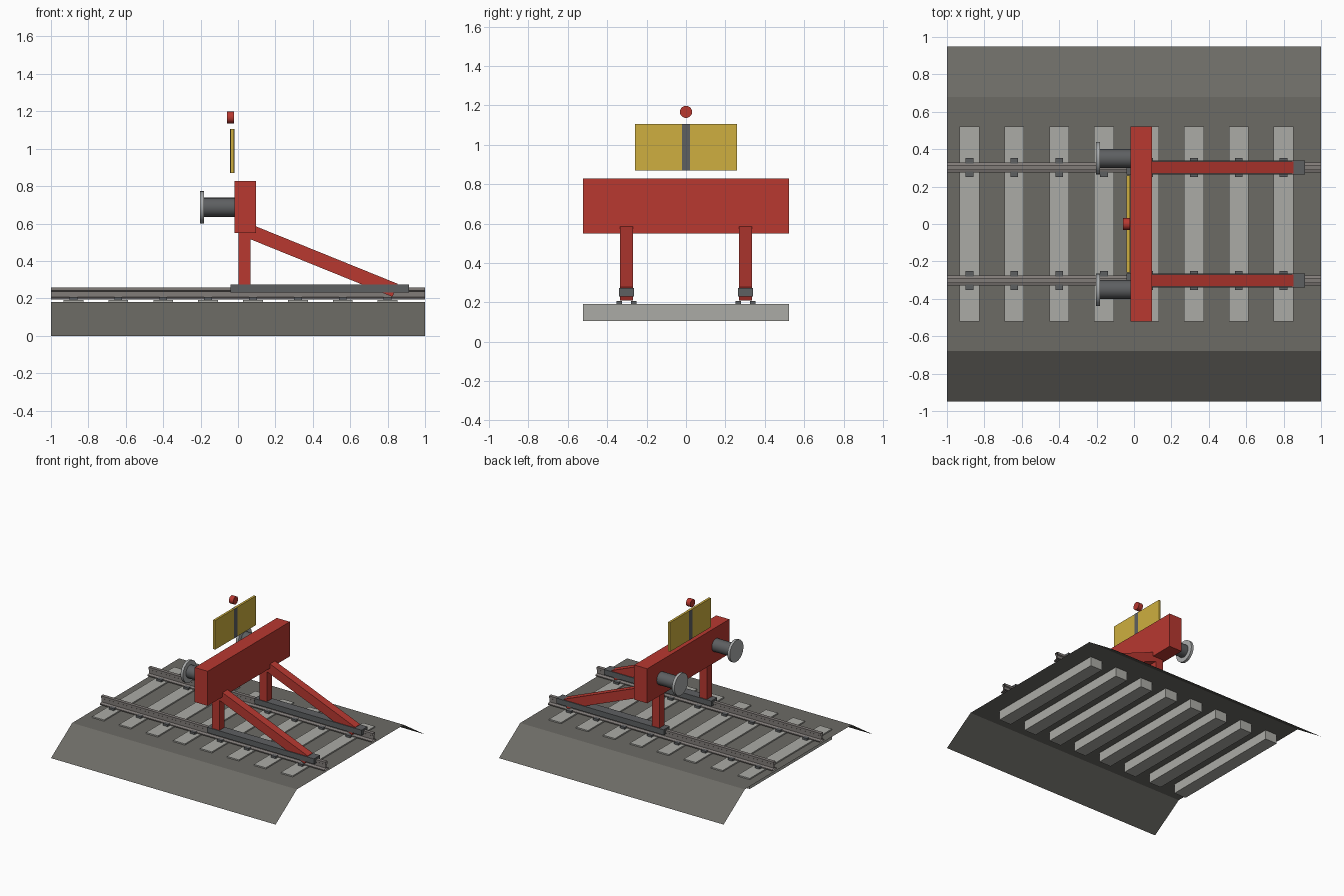
import bpy, bmesh, math
from mathutils import Matrix, Vector

if "Cube" in bpy.data.objects:
    bpy.data.objects.remove(bpy.data.objects["Cube"])


def mat(name, r, g, b):
    m = bpy.data.materials.new(name)
    m.diffuse_color = (r, g, b, 1)
    m.use_nodes = True
    m.node_tree.nodes["Principled BSDF"].inputs["Base Color"].default_value = m.diffuse_color
    return m


RED = mat("red_paint", 0.48, 0.04, 0.03)
YELLOW = mat("yellow_paint", 0.62, 0.43, 0.05)
DARK = mat("dark_steel", 0.11, 0.115, 0.12)
STEEL = mat("pale_steel", 0.40, 0.41, 0.41)
RAIL = mat("rail_steel", 0.22, 0.20, 0.19)
STONE = mat("ballast_stone", 0.15, 0.145, 0.13)
CONCRETE = mat("concrete", 0.41, 0.41, 0.38)


def finish(name, bm, material):
    me = bpy.data.meshes.new(name)
    bm.to_mesh(me)
    bm.free()
    me.materials.append(material)
    ob = bpy.data.objects.new(name, me)
    bpy.context.collection.objects.link(ob)
    return ob


def box(name, x, y, z, material):
    """Box from (min, max) ranges on each axis."""
    bm = bmesh.new()
    size = Vector((x[1] - x[0], y[1] - y[0], z[1] - z[0]))
    mid = Vector((sum(x) / 2, sum(y) / 2, sum(z) / 2))
    bmesh.ops.create_cube(bm, size=1, matrix=Matrix.Translation(mid) @ Matrix.Diagonal((*size, 1)))
    return finish(name, bm, material)


def cyl_x(name, x0, x1, y, z, r, material, seg=24):
    """Cylinder along x with smooth sides."""
    bm = bmesh.new()
    m = Matrix.Translation(((x0 + x1) / 2, y, z)) @ Matrix.Rotation(math.pi / 2, 4, 'Y')
    bmesh.ops.create_cone(bm, cap_ends=True, segments=seg, radius1=r, radius2=r, depth=x1 - x0, matrix=m)
    for f in bm.faces:
        f.smooth = len(f.verts) == 4
    for e in bm.edges:
        e.smooth = all(f.smooth for f in e.link_faces)
    return finish(name, bm, material)


def sweep_x(name, profile, material, closed, y=0):
    """Open-ended sweep of a (y, z) profile along the whole track."""
    bm = bmesh.new()
    a, b = [[bm.verts.new((x, y + py, pz)) for py, pz in profile] for x in (-1, 1)]
    n = len(profile)
    for i in range(n if closed else n - 1):
        j = (i + 1) % n
        bm.faces.new((a[i], a[j], b[j], b[i]))
    if closed:
        bmesh.ops.recalc_face_normals(bm, faces=bm.faces[:])
    return finish(name, bm, material)


# Ballast bed: open sheet with sloped shoulders
sweep_x("ballast_bed", [(0.95, 0), (0.68, 0.18), (-0.68, 0.18), (-0.95, 0)], STONE, False)

# Sleepers and rail clips
G = 0.302
for i in range(8):
    cx = -0.88 + 0.24 * i
    box(f"sleeper_{i}", (cx - 0.053, cx + 0.053), (-0.522, 0.522), (0.105, 0.19), CONCRETE)
    for s in (-1, 1):
        for t in (-1, 1):
            c = s * G + t * 0.036
            box("rail_clip", (cx - 0.021, cx + 0.021), (c - 0.014, c + 0.014), (0.188, 0.206), DARK)

half = [(0.027, 0.193), (0.027, 0.201), (0.006, 0.208), (0.006, 0.236), (0.014, 0.241), (0.014, 0.259)]
rail_profile = half + [(-y, z) for y, z in reversed(half)]

for s, side in ((-1, "near"), (1, "far")):
    y = s * G
    # Rail, shoe clamped over it, post and diagonal brace
    sweep_x(f"rail_{side}", rail_profile, RAIL, True, y)
    box(f"shoe_{side}", (-0.04, 0.915), (y - 0.038, y + 0.038), (0.23, 0.273), DARK)
    box(f"post_{side}", (0.003, 0.068), (y - 0.032, y + 0.032), (0.25, 0.58), RED)
    p, q = Vector((0.05, y, 0.563)), Vector((0.84, y, 0.243))
    d = q - p
    brace = box(f"brace_{side}", (-d.length / 2, d.length / 2), (-0.032, 0.032), (-0.0375, 0.0375), RED)
    brace.matrix_world = Matrix.Translation((p + q) / 2) @ Matrix.Rotation(math.atan2(-d.z, d.x), 4, 'Y')
    # Buffer barrel and striking plate
    cyl_x(f"buffer_barrel_{side}", -0.185, -0.015, s * 0.35, 0.687, 0.051, DARK)
    cyl_x(f"buffer_plate_{side}", -0.204, -0.183, s * 0.352, 0.687, 0.087, STEEL)

# Cross beam
box("cross_beam", (-0.02, 0.096), (-0.522, 0.522), (0.55, 0.828), RED)

# Warning board, its stripe, and the lamp above
box("warning_board", (-0.04, -0.022), (-0.258, 0.258), (0.87, 1.105), YELLOW)
box("board_stripe", (-0.042, -0.02), (-0.02, 0.02), (0.87, 1.105), DARK)
cyl_x("lamp", -0.06, -0.021, 0, 1.167, 0.031, RED, 20)
